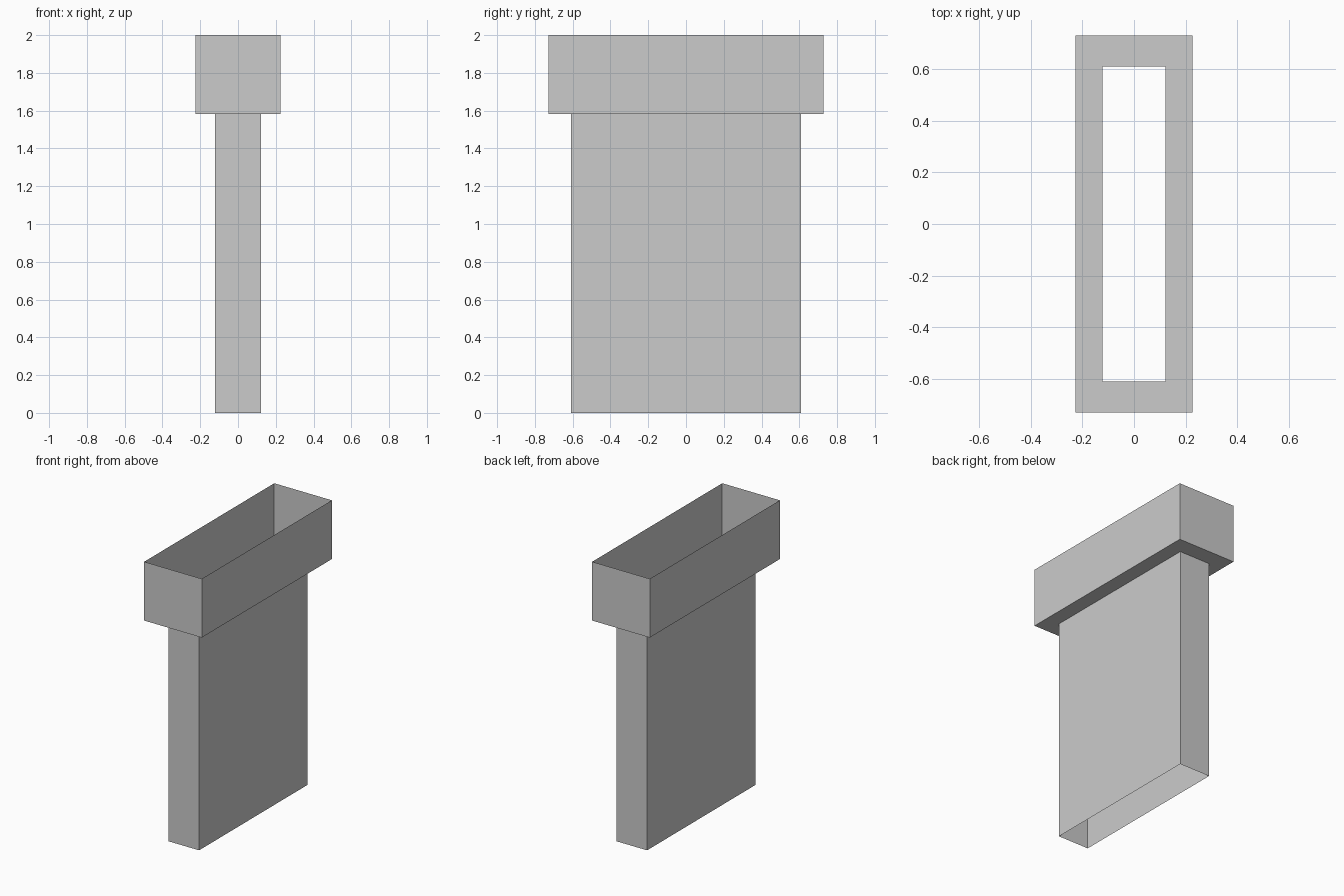
import bpy, bmesh

if "Cube" in bpy.data.objects:
    bpy.data.objects.remove(bpy.data.objects["Cube"])


def loft_rects(name, sections):
    """Open-ended single-wall shell through rectangles (half_x, half_y, z)."""
    bm = bmesh.new()
    rings = [[bm.verts.new((sx * hx, sy * hy, z))
              for sx, sy in ((-1, -1), (1, -1), (1, 1), (-1, 1))]
             for hx, hy, z in sections]
    for low, high in zip(rings, rings[1:]):
        for i in range(4):
            j = (i + 1) % 4
            bm.faces.new((low[i], low[j], high[j], high[i]))
    mesh = bpy.data.meshes.new(name)
    bm.to_mesh(mesh)
    bm.free()
    obj = bpy.data.objects.new(name, mesh)
    bpy.context.collection.objects.link(obj)
    return obj


SHAFT = (0.121, 0.609)
COLLAR = (0.226, 0.729)
LEDGE_Z = 1.583

# Narrow hollow shaft, open at both ends
loft_rects("shaft", [(*SHAFT, 0.0), (*SHAFT, LEDGE_Z)])

# Wider open-topped collar with a flat ledge stepping out from the shaft
loft_rects("collar", [(*SHAFT, LEDGE_Z), (*COLLAR, LEDGE_Z), (*COLLAR, 2.0)])
